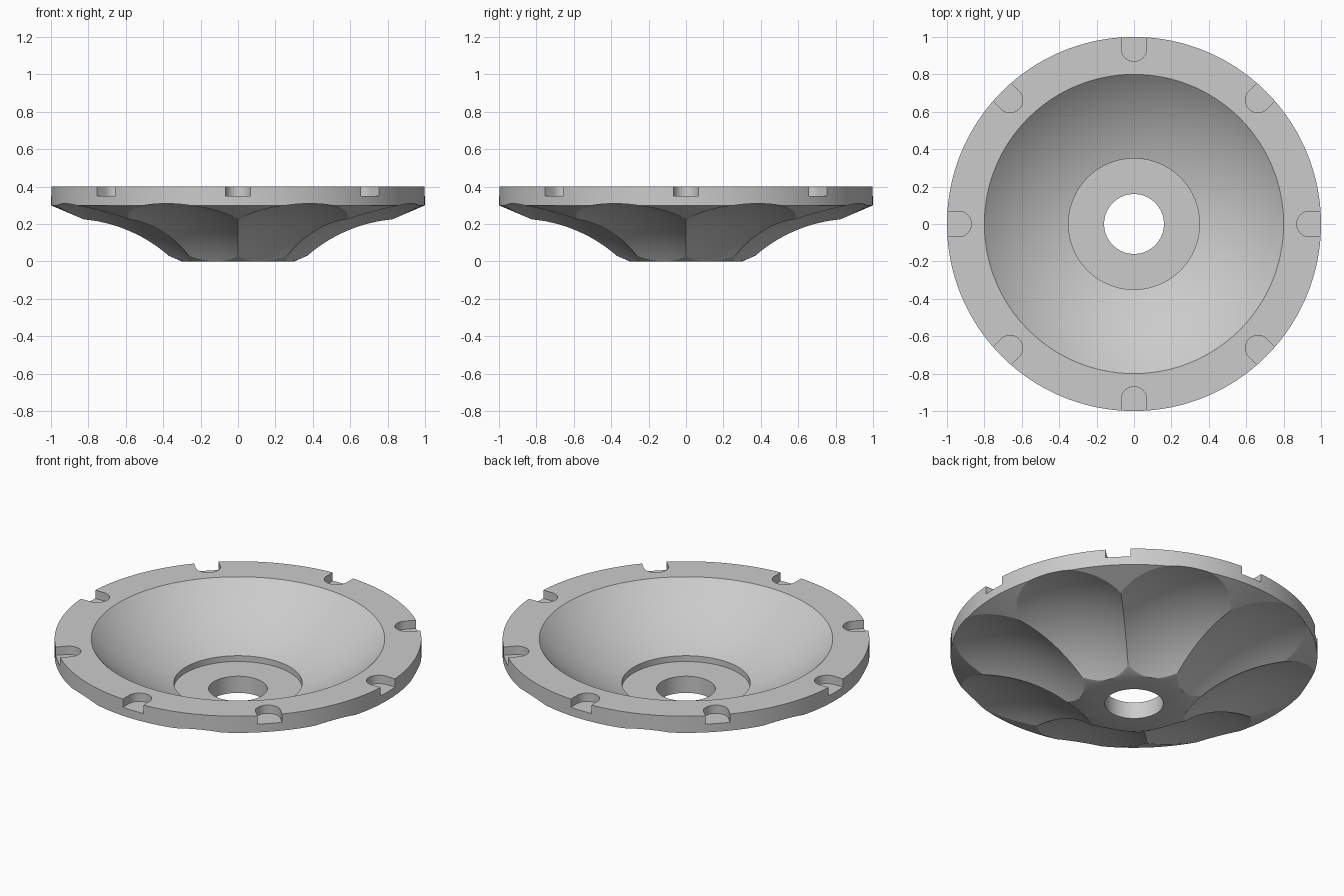
import bpy
import bmesh
from math import sin, cos, pi, radians, sqrt

old = bpy.data.objects.get("Cube")
if old:
    bpy.data.objects.remove(old, do_unlink=True)

SIDES = 160
COUNT = 8

grey = bpy.data.materials.new("plain grey")
grey.use_nodes = True
tint = (0.6, 0.6, 0.6, 1)
grey.diffuse_color = tint
grey.node_tree.nodes["Principled BSDF"].inputs["Base Color"].default_value = tint


def make_object(name, bm):
    bmesh.ops.recalc_face_normals(bm, faces=bm.faces[:])
    mesh = bpy.data.meshes.new(name)
    bm.to_mesh(mesh)
    bm.free()
    mesh.materials.append(grey)
    obj = bpy.data.objects.new(name, mesh)
    bpy.context.collection.objects.link(obj)
    return obj


def lathe(name, profile):
    """Spin a closed (radius, height) profile around z."""
    bm = bmesh.new()
    rings = []
    for i in range(SIDES):
        a = 2 * pi * i / SIDES
        rings.append([bm.verts.new((r * cos(a), r * sin(a), z)) for r, z in profile])
    n = len(profile)
    for i in range(SIDES):
        a, b = rings[i], rings[(i + 1) % SIDES]
        for j in range(n):
            k = (j + 1) % n
            bm.faces.new((a[j], b[j], b[k], a[k]))
    return make_object(name, bm)


def scallop_cutter(angle):
    """Large ball that hollows one flute out of the underside."""
    bm = bmesh.new()
    bmesh.ops.create_uvsphere(bm, u_segments=160, v_segments=80, radius=0.88)
    obj = make_object("scallop_cutter", bm)
    obj.location = (0.97 * cos(angle), 0.97 * sin(angle), -0.57)
    obj.rotation_euler.z = angle
    return obj


def notch_cutter(angle):
    """Slot with a rounded inner end, open at the rim."""
    half, centre = 0.068, 0.938
    outline = [(1.1, half)]
    for i in range(17):
        t = pi / 2 + pi * i / 16
        outline.append((centre + half * cos(t), half * sin(t)))
    outline.append((1.1, -half))
    bm = bmesh.new()
    base = bm.faces.new([bm.verts.new((x, y, 0.35)) for x, y in outline])
    top = bmesh.ops.extrude_face_region(bm, geom=[base])["geom"]
    moved = [v for v in top if isinstance(v, bmesh.types.BMVert)]
    bmesh.ops.translate(bm, verts=moved, vec=(0, 0, 0.2))
    obj = make_object("notch_cutter", bm)
    obj.rotation_euler.z = angle
    return obj


# Dish body: flat foot, cone underside, rim, spherical bowl, recess and bore
ball_z, ball_r = 1.244, 1.163
bowl = []
for i in range(25):
    r = 0.8 + (0.35 - 0.8) * i / 24
    bowl.append((r, ball_z - sqrt(ball_r ** 2 - r ** 2)))
profile = [(0.16, 0), (0.3, 0), (1, 0.3), (1, 0.4), (0.8, 0.4)]
profile += bowl[1:] + [(0.35, 0.1), (0.16, 0.1)]
dish = lathe("scalloped_dish", profile)

# Eight scallops below, eight notches in the rim between them
cutters = []
for i in range(COUNT):
    angle = 2 * pi * i / COUNT
    cutters += [scallop_cutter(angle + pi / COUNT), notch_cutter(angle)]

bpy.context.view_layer.objects.active = dish
for cutter in cutters:
    cutter.hide_render = True
    mod = dish.modifiers.new("cut", "BOOLEAN")
    mod.operation = "DIFFERENCE"
    mod.solver = "EXACT"
    mod.object = cutter
    bpy.ops.object.modifier_apply(modifier=mod.name)
for cutter in cutters:
    bpy.data.objects.remove(cutter, do_unlink=True)

# Smooth curved surfaces, crisp edges
bpy.ops.object.select_all(action="DESELECT")
dish.select_set(True)
bpy.context.view_layer.objects.active = dish
bpy.ops.object.shade_smooth_by_angle(angle=radians(25))
